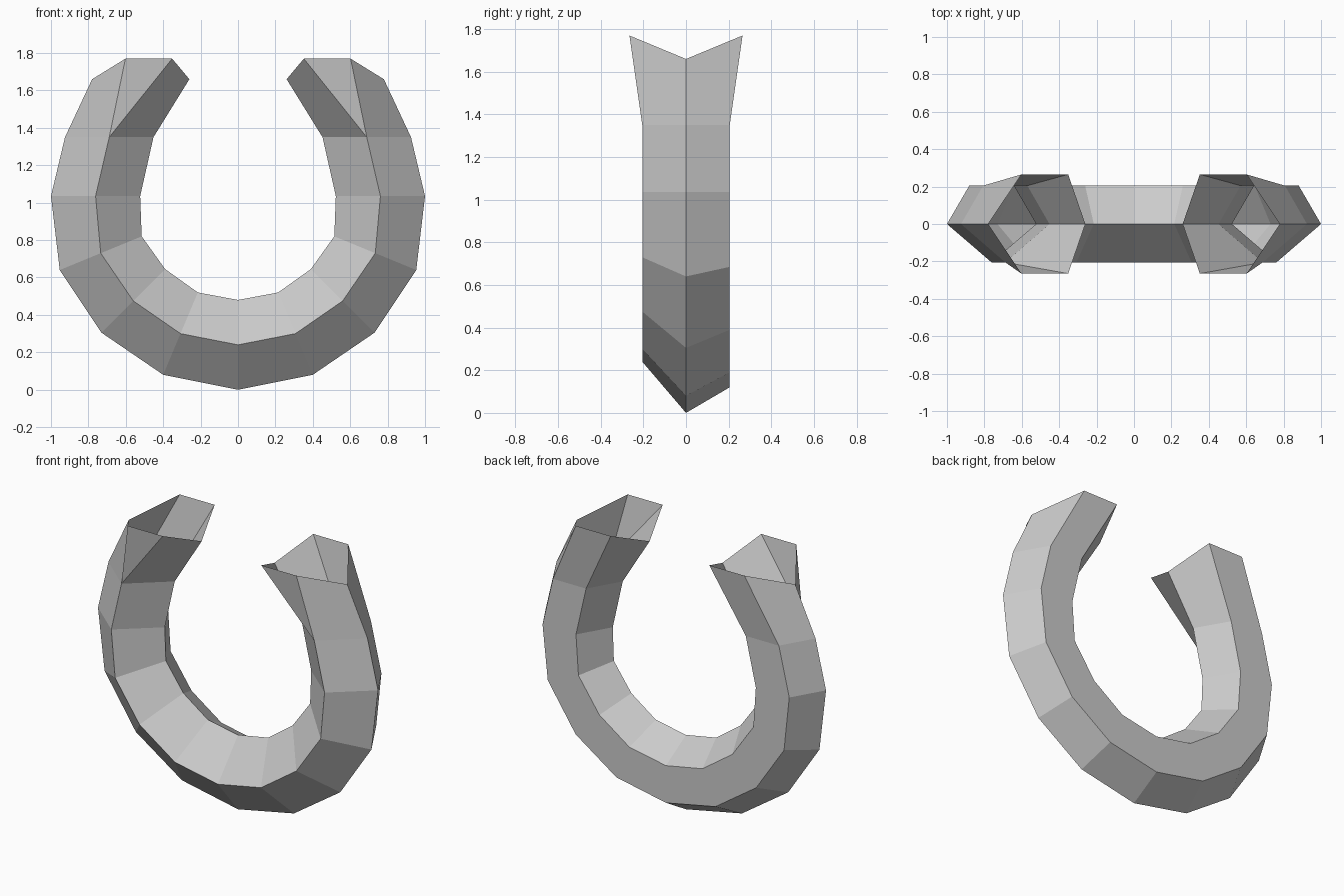
import bpy
import bmesh
from mathutils import Vector

cube = bpy.data.objects.get("Cube")
if cube:
    bpy.data.objects.remove(cube, do_unlink=True)

DEPTH = 0.205        # half thickness of the bar
TIP_DEPTH = 0.265    # half thickness of the flared tip

# Outer and inner rim (x, z) of each station, from the bottom up one arm
STATIONS = [
    ((0.0, 0.0), (0.0, 0.48)),
    ((0.40, 0.08), (0.215, 0.52)),
    ((0.73, 0.305), (0.39, 0.645)),
    ((0.953, 0.64), (0.515, 0.82)),
    ((1.0, 1.035), (0.523, 1.035)),
    ((0.925, 1.35), (0.452, 1.35)),
]


def section(outer, inner):
    """Five-sided section: ridge in front, flat strip behind."""
    o = Vector((outer[0], 0, outer[1]))
    i = Vector((inner[0], 0, inner[1]))
    front = Vector((0, -DEPTH, 0))
    return [i, i.lerp(o, 0.5) + front, o,
            i.lerp(o, 0.75) - front, i.lerp(o, 0.25) - front]


bm = bmesh.new()
rings = [[bm.verts.new(p) for p in section(o, i)] for o, i in STATIONS]

# Bar of the arm
for a, b in zip(rings, rings[1:]):
    for k in range(5):
        n = (k + 1) % 5
        bm.faces.new((a[k], a[n], b[n], b[k]))

# Flared open tip, six-sided: the front ridge splits in two
tip_in, tip_out, top, rim = 0.352, 0.602, 1.77, 1.66
t_in, f_in, f_out, t_out, b_out, b_in = [bm.verts.new(p) for p in (
    (0.26, 0, rim), (tip_in, -TIP_DEPTH, top), (tip_out, -TIP_DEPTH, top),
    (0.78, 0, rim), (tip_out, TIP_DEPTH, top), (tip_in, TIP_DEPTH, top))]
inner, ridge, outer, back_out, back_in = rings[-1]
for face in ((inner, ridge, f_in, t_in), (ridge, f_out, f_in),
             (ridge, outer, t_out, f_out), (outer, back_out, b_out, t_out),
             (back_out, back_in, b_in, b_out), (back_in, inner, t_in, b_in)):
    bm.faces.new(face)

mesh = bpy.data.meshes.new("horseshoe_ring")
bm.to_mesh(mesh)
bm.free()
ring = bpy.data.objects.new("horseshoe_ring", mesh)
bpy.context.collection.objects.link(ring)

# Second arm
mirror = ring.modifiers.new("other_arm", 'MIRROR')
mirror.use_axis[0] = True
mirror.use_clip = True
mirror.merge_threshold = 0.001

# Plain grey
grey = bpy.data.materials.new("plain_grey")
grey.use_nodes = True
colour = (0.6, 0.6, 0.6, 1)
grey.diffuse_color = colour
grey.node_tree.nodes["Principled BSDF"].inputs["Base Color"].default_value = colour
mesh.materials.append(grey)
